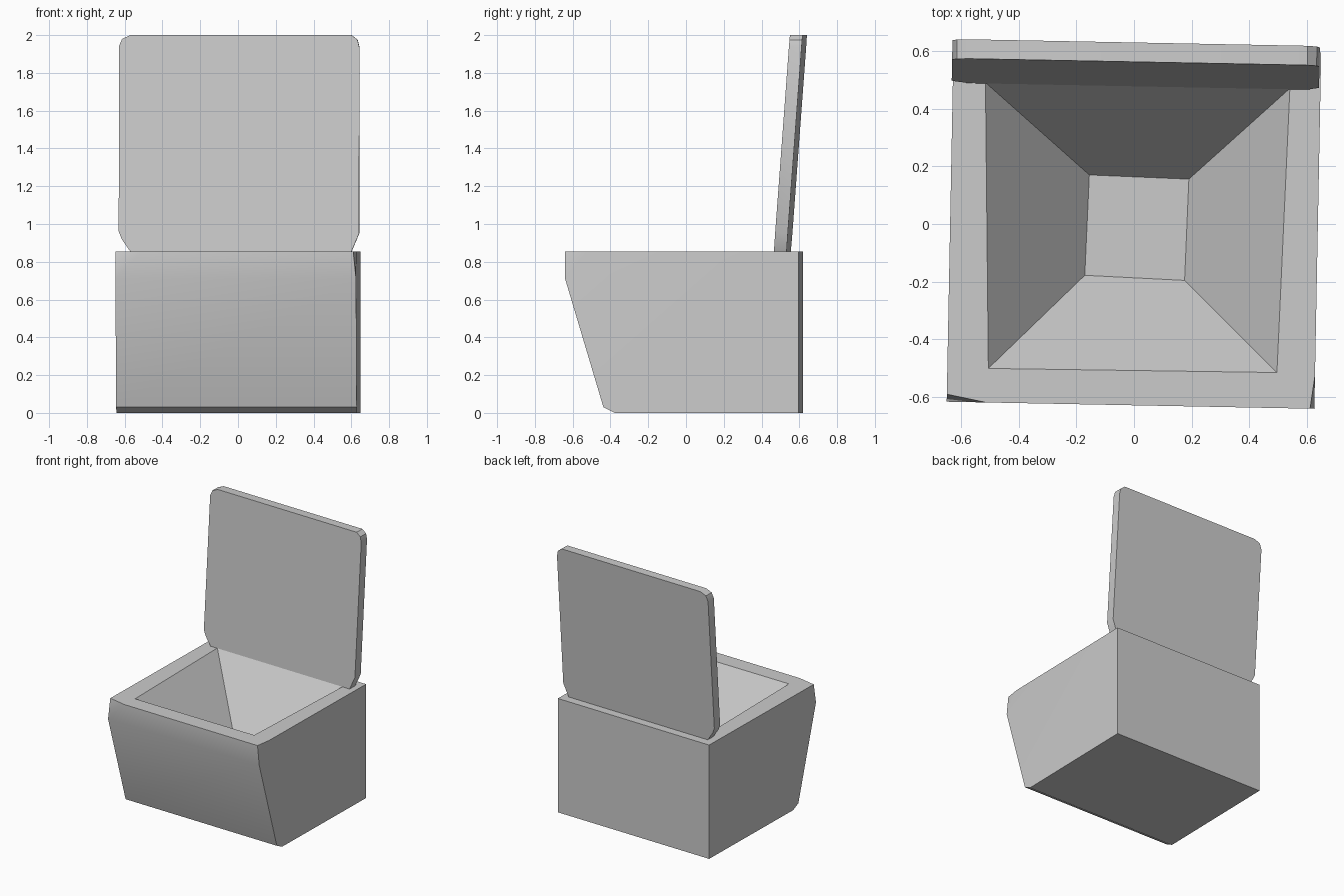
import bpy, bmesh, math

if "Cube" in bpy.data.objects:
    bpy.data.objects.remove(bpy.data.objects["Cube"])

TURN = math.radians(-1.1)   # whole model is turned slightly about z
TOP = 0.855


def make_object(name, verts, faces, angle):
    mesh = bpy.data.meshes.new(name)
    bm = bmesh.new()
    vs = [bm.verts.new(v) for v in verts]
    for f in faces:
        bm.faces.new([vs[i] for i in f])
    bmesh.ops.recalc_face_normals(bm, faces=bm.faces)
    bm.to_mesh(mesh)
    bm.free()
    obj = bpy.data.objects.new(name, mesh)
    bpy.context.collection.objects.link(obj)
    obj.rotation_euler.z = TURN
    bpy.ops.object.select_all(action='DESELECT')
    obj.select_set(True)
    bpy.context.view_layer.objects.active = obj
    bpy.ops.object.shade_smooth_by_angle(angle=math.radians(angle))
    return obj


# Box: side profile with sloping front, below the rim
W = 0.637
profile = [(0.607, 0), (-0.365, 0), (-0.425, 0.03), (-0.628, 0.71)]
verts = [(-W, y, z) for y, z in profile] + [(W, y, z) for y, z in profile]

# Rim outline with clipped front corners (8-13)
rim = [(-W, -0.602), (-0.50, -0.628), (0.622, -0.628),
       (W, -0.513), (W, 0.607), (-W, 0.607)]
verts += [(x, y, TOP) for x, y in rim]

# Hollow: opening (14-17) and floor (18-21), front left first
opening = [(-0.495, -0.51), (0.505, -0.505), (0.531, 0.48), (-0.524, 0.48)]
floor = [(-0.167, -0.181), (0.179, -0.192), (0.187, 0.159), (-0.158, 0.167)]
verts += [(x, y, TOP) for x, y in opening]
verts += [(x, y, 0.42) for x, y in floor]

faces = [(i, i + 1, i + 5, i + 4) for i in range(3)]        # bottom and front
faces += [(3, 7, 10, 9), (3, 9, 8), (7, 11, 10)]            # upper front
faces += [(0, 1, 2, 3, 8, 13), (4, 5, 6, 7, 11, 12), (0, 4, 12, 13)]
faces += [(8, 9, 14), (9, 10, 15, 14), (10, 11, 15),        # rim
          (11, 12, 16, 15), (12, 13, 17, 16), (13, 8, 14, 17)]
faces += [(14 + i, 14 + (i + 1) % 4, 18 + (i + 1) % 4, 18 + i) for i in range(4)]
faces.append((18, 19, 20, 21))
make_object("box", verts, faces, 25)

# Lid: clipped-corner panel leaning back
outline = [(-0.58, TOP), (-0.625, 0.92), (-0.641, 0.96), (-0.641, 1.94),
           (-0.625, 1.98), (-0.58, 2.0), (0.59, 2.0), (0.622, 1.975),
           (0.632, 1.935), (0.632, 0.95), (0.592, TOP)]
n = len(outline)


def lean(z):
    return 0.477 + (z - TOP) * 0.074


verts = [(x, lean(z) + t, z) for t in (0, 0.067) for x, z in outline]
faces = [tuple(range(n)), tuple(range(n, 2 * n))]
faces += [(i, (i + 1) % n, n + (i + 1) % n, n + i) for i in range(n)]
make_object("lid", verts, faces, 28)
